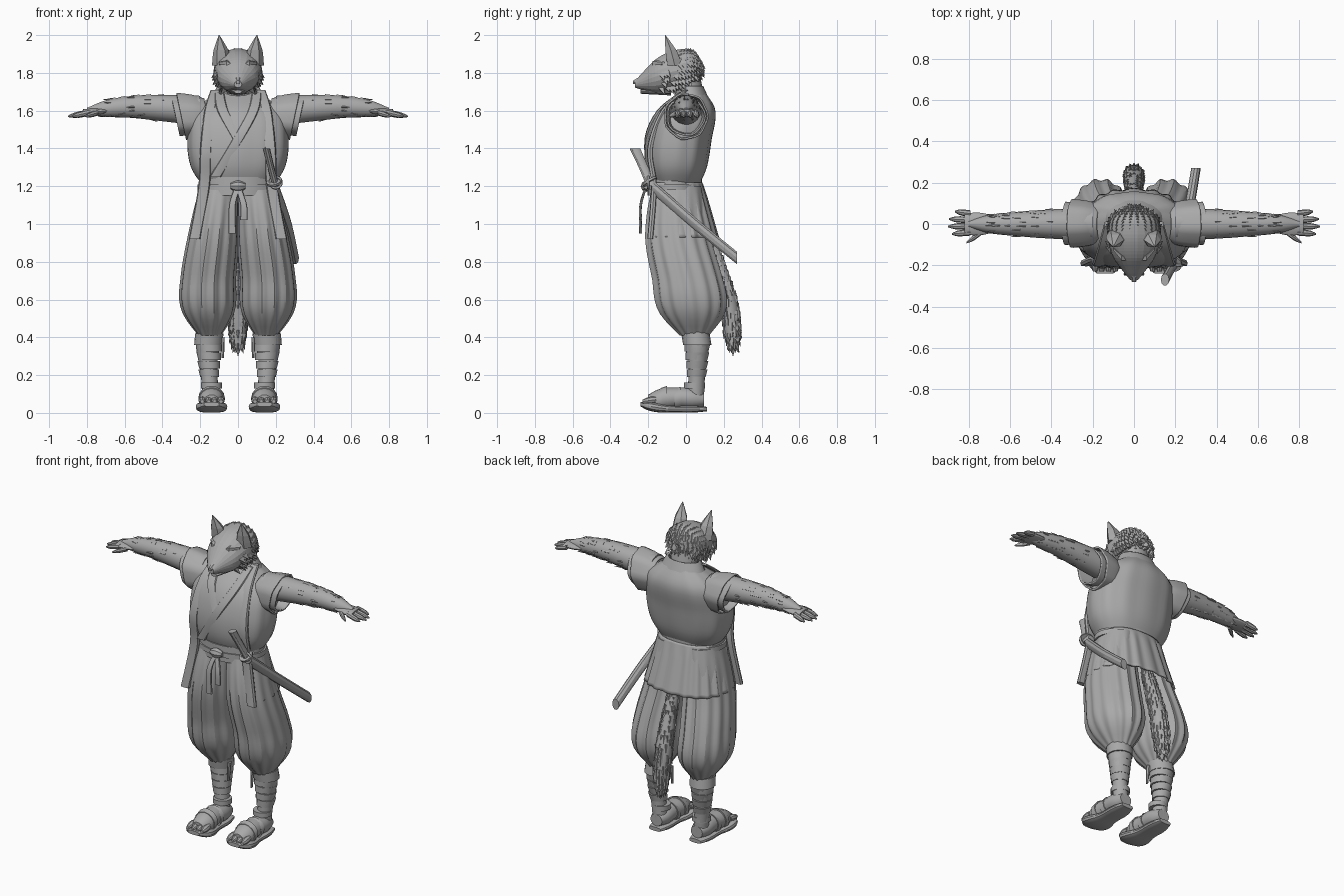
import bpy, bmesh, math, random
from mathutils import Vector

random.seed(4)
cube = bpy.data.objects.get("Cube")
if cube:
    bpy.data.objects.remove(cube, do_unlink=True)

GREY = (0.4, 0.4, 0.4, 1)
grey = bpy.data.materials.new("plain grey")
grey.use_nodes = True
grey.diffuse_color = GREY
grey.node_tree.nodes["Principled BSDF"].inputs["Base Color"].default_value = GREY


def finish(name, bm, mirror=False, flat=False, thick=0):
    """Turn a bmesh into a shaded, coloured object."""
    bmesh.ops.recalc_face_normals(bm, faces=bm.faces)
    mesh = bpy.data.meshes.new(name)
    bm.to_mesh(mesh)
    bm.free()
    mesh.materials.append(grey)
    if flat:
        mesh.shade_flat()
    else:
        mesh.shade_smooth()
        mesh.set_sharp_from_angle(angle=math.radians(30))
    obj = bpy.data.objects.new(name, mesh)
    bpy.context.collection.objects.link(obj)
    if thick:
        obj.modifiers.new("thickness", "SOLIDIFY").thickness = thick
    if mirror:
        obj.modifiers.new("mirror", "MIRROR").use_mirror_merge = False
    return obj


def sample(points, t):
    """Smooth curve through evenly spaced points or numbers."""
    last = len(points) - 1
    place = t * last
    i = min(int(place), last - 1)
    f = place - i
    before, start, end, after = (points[max(0, min(last, i + k))] for k in (-1, 0, 1, 2))
    bend = 2 * before - 5 * start + 4 * end - after
    twist = 3 * (start - end) + after - before
    return start + f / 2 * (end - before + f * (bend + f * twist))


def loft(name, path, radii, axis="z", ratio=1, sides=16, rings=12, square=2, arc=None,
         folds=0, depth=0, cap=True, shear=0, **look):
    """Skin rings lying across an axis; ratio is the second radius over the first."""
    u, v = {"x": (1, 2), "y": (0, 2), "z": (0, 1)}[axis]
    first, last = arc or (0, 360)
    count = sides + 1 if arc else sides
    path = [Vector(p) for p in path]
    bm = bmesh.new()
    grid = []
    for j in range(rings + 1):
        t = j / rings
        centre = sample(path, t)
        radius = max(sample(radii, t), 0.002)
        ring = []
        for i in range(count):
            a = math.radians(first + (last - first) * i / sides)
            reach = radius * (1 + depth * min(1, 3 * t) * math.cos(folds * a))
            co = centre.copy()
            co[u] += reach * math.copysign(abs(math.cos(a)) ** (2 / square), math.cos(a))
            co[v] += reach * ratio * math.copysign(abs(math.sin(a)) ** (2 / square), math.sin(a))
            co.x += shear * (co.z - centre.z)
            ring.append(bm.verts.new(co))
        grid.append(ring)
    for low, high in zip(grid, grid[1:]):
        for i in range(sides):
            k = (i + 1) % count
            bm.faces.new((low[i], low[k], high[k], high[i]))
    if cap and not arc:
        bm.faces.new(grid[0])
        bm.faces.new(grid[-1])
    return finish(name, bm, **look)


def spike(bm, base, way, length, wide, tip=0, sides=4):
    """Add a pointed tuft, or a disc when the tip is as wide as the base."""
    way = Vector(way).normalized()
    matrix = way.to_track_quat("Z", "Y").to_matrix().to_4x4()
    matrix.translation = Vector(base) + way * length / 2
    bmesh.ops.create_cone(bm, cap_ends=True, segments=sides, radius1=wide, radius2=tip,
                          depth=length, matrix=matrix)


def fur(name, skin, count, flow, length, width, rule, mirror=False):
    """Scatter pointed tufts over a skin, combed along the flow."""
    spots = [v for v in skin.data.vertices if rule(v.co)]
    bm = bmesh.new()
    for v in random.sample(spots, min(count, len(spots))):
        way = Vector(flow) + v.normal * 0.4
        spike(bm, v.co - v.normal * width * 0.5, way, length * random.uniform(0.7, 1.2), width)
    finish(name, bm, mirror, flat=True)


# Head, jaw, nose, ears and fur
head = loft("head", [(0, .08, 1.83), (0, -.1, 1.8), (0, -.27, 1.74)],
            (.03, .11, .125, .12, .1, .055, .02), "y", ratio=.9, sides=22, rings=24, flat=True)
loft("lower_jaw", [(0, -.08, 1.72), (0, -.24, 1.7)], (.08, .05, .02), "y",
     ratio=.5, sides=8, rings=4, flat=True)
loft("nose", [(0, -.25, 1.76), (0, -.28, 1.75)], (.02, .01), "y", sides=6, rings=1, flat=True)
loft("ears", [(.085, -.06, 1.84), (.09, -.08, 1.92), (.1, -.11, 2)], (.052, .04, 0), ratio=.85,
     sides=6, rings=4, flat=True, mirror=True)
loft("brows", [(.01, -.17, 1.83), (.06, -.16, 1.85), (.1, -.12, 1.85)], (.01, .02, .01), "x",
     sides=5, rings=2, flat=True, mirror=True)
fur("head_fur", head, 260, (0, .4, -.8), .035, .016, lambda p: p.y > -.05 and p.z > 1.72)
fur("cheek_fur", head, 24, (.4, .5, -.7), .045, .02,
    lambda p: p.x > .07 and p.y > -.14 and p.z < 1.8, mirror=True)
loft("neck", [(0, .03, 1.6), (0, 0, 1.8)], (.09, .08), ratio=.9)

# Upper clothing
loft("jacket", [(0, -.055, 1.2), (0, -.038, 1.45), (0, .035, 1.7)], (.185, .25, .265, .24, .1),
     ratio=.65, sides=60, rings=20, square=2.3, folds=12, depth=.012)
loft("jacket_sleeves", [(.16, 0, 1.57), (.3, 0, 1.57)], (.09, .11, .118), "x", ratio=1.05,
     sides=28, cap=False, shear=.2, folds=7, depth=.03, thick=.01, mirror=True)
loft("shirt_sleeves", [(.2, 0, 1.57), (.33, 0, 1.57)], (.09, .105), "x",
     sides=24, cap=False, shear=.2, folds=5, depth=.03, thick=.01, mirror=True)
loft("back_collar", [(0, .03, 1.65), (0, .02, 1.73)], (.15, .11), ratio=.65,
     sides=24, arc=(-20, 200), thick=.015)
loft("jacket_lapels", [(.12, 0, 1.71), (.15, -.12, 1.6), (.17, -.19, 1.4), (.18, -.17, 1.2), (.23, -.19, .92)],
     (.025, .03, .03), ratio=.5, sides=8, rings=24, square=4, mirror=True)
for name, side in (("shirt_lapel_outer", 1), ("shirt_lapel_inner", -1)):
    path = [(side * .1, -.02, 1.7), (side * .08, -.14, 1.6), (0, -.205, 1.45)]
    if side > 0:
        path.append((-.12, -.19, 1.25))
    loft(name, path, (.025, .03, .03), ratio=.5, sides=8, square=4)
loft("jacket_skirt", [(0, -.065, 1.22), (0, -.05, 1.1), (0, -.033, .93)], (.195, .22, .26), ratio=.78,
     sides=100, square=2.4, arc=(-38, 218), folds=20, depth=.025, thick=.01)

# Belt, knot and hanging ends
for name, low, high, wide in (("wide_belt", 1.15, 1.25, .205), ("belt_cord", 1.18, 1.21, .215)):
    loft(name, [(0, -.06, low), (0, -.06, high)], (wide, wide), ratio=.7, sides=36, rings=2)
loft("belt_knot", [(-.04, -.21, 1.2), (.04, -.21, 1.2)], (.015, .03, .015), "x", sides=8)
for name, x, low in (("belt_end_long", -.03, .95), ("belt_end_short", .03, 1.02)):
    loft(name, [(0, -.21, 1.2), (x, -.24, 1.1), (x, -.24, low)], (.015, .02), ratio=.4,
         sides=8, square=4)

# Baggy pleated trousers
loft("trousers", [(.1, -.05, 1.2), (.13, -.045, .94), (.16, .015, .67), (.15, .045, .41)],
     (.1, .12, .135, .142, .14, .06), ratio=1.3, sides=84, rings=24, folds=14, depth=.035, mirror=True)

# Arms, hands and arm fur
arms = loft("arms", [(.2, 0, 1.6), (.55, 0, 1.62), (.8, 0, 1.6)], (.08, .073, .06, .045, .015), "x",
            sides=18, rings=24, mirror=True)
fur("arm_fur", arms, 50, (3, 0, -.2), .04, .008, lambda p: .36 < p.x < .7, mirror=True)
loft("palms", [(.68, 0, 1.6), (.82, 0, 1.59)], (.04, .055, .05), "x", ratio=.35, mirror=True)
for i, name in enumerate(("little", "ring", "middle", "index")):
    y = .05 - .03 * i
    tip = .9 - .012 * (i - 1.7) ** 2
    loft(name + "_fingers", [(.79, y, 1.59), (tip, y * 1.2, 1.57)], (.016, .016, .014, .004), "x",
         sides=8, rings=6, mirror=True)
loft("thumbs", [(.74, -.04, 1.59), (.81, -.09, 1.57)], (.015, .015, .004), "x", sides=8, rings=6, mirror=True)

# Wrapped lower legs
loft("lower_legs", [(.15, .05, .45), (.16, .06, .3), (.14, .05, .06)], (.07, .065, .045, .045), mirror=True)
for i in range(4):
    z = .19 + i * .045
    wide = .05 + i * .005
    loft("leg_wraps", [(.15, .055, z), (.155, .06, z + .04)], (wide, wide + .005), sides=14, rings=1,
         mirror=True)
loft("knee_bands", [(.157, .06, .36), (.152, .05, .42)], (.075, .075), rings=2, mirror=True)
loft("knee_ties", [(.08, .03, .4), (.08, .02, .29)], (.01, .006), ratio=1.5, sides=6, rings=4, mirror=True)

# Feet and sandals
loft("sandal_soles", [(.14, .11, .02), (.14, -.1, .022), (.14, -.24, .045)], (.04, .06, .06, .08, .08, .04),
     "y", ratio=.3, square=3, mirror=True)
loft("feet", [(.14, .095, .07), (.14, -.05, .08), (.14, -.2, .06)], (.04, .06, .06, .065, .04), "y",
     mirror=True, ratio=.9)
for i in range(4):
    x = .09 + i * .033
    loft("toes", [(x, -.16, .07), (x, -.23, .06)], (.016, .02, .01), "y", sides=8, rings=6, mirror=True)
for y, wide in ((-.03, .065), (-.1, .07)):
    loft("sandal_straps", [(.14, y, .08), (.14, y - .03, .07)], (wide, wide), "y", ratio=.9,
         rings=1, mirror=True)
loft("ankle_straps", [(.14, .045, .13), (.14, .045, .16)], (.055, .055), rings=1, mirror=True)

# Tail
tail = loft("tail", [(0, .1, 1), (0, .22, .6), (0, .25, .3)], (.03, .04, .05, .042, 0), sides=16, rings=34)
fur("tail_fur", tail, 260, (0, .2, -1.4), .045, .014, lambda p: .36 < p.z < .97)

# Sheathed sword
loft("scabbard", [(.19, -.18, 1.2), (.26, .05, 1), (.3, .27, .82)], (.025, .023), "y", ratio=1.5, sides=10)
loft("sword_handle", [(.15, -.27, 1.4), (.2, -.18, 1.2)], (.02, .018, .02), ratio=1.5, sides=10)
bm = bmesh.new()
spike(bm, (.19, -.195, 1.23), (.2, .5, -.8), .012, .042, tip=.042, sides=16)
finish("sword_guard", bm)
bpy.ops.mesh.primitive_torus_add(location=(.2, -.2, 1.22), rotation=(math.pi / 2, 0, 0), major_radius=.03,
                                 minor_radius=.007, major_segments=20, minor_segments=6)
ring = bpy.context.object
ring.name = "scabbard_ring"
ring.data.materials.append(grey)
ring.data.shade_smooth()
